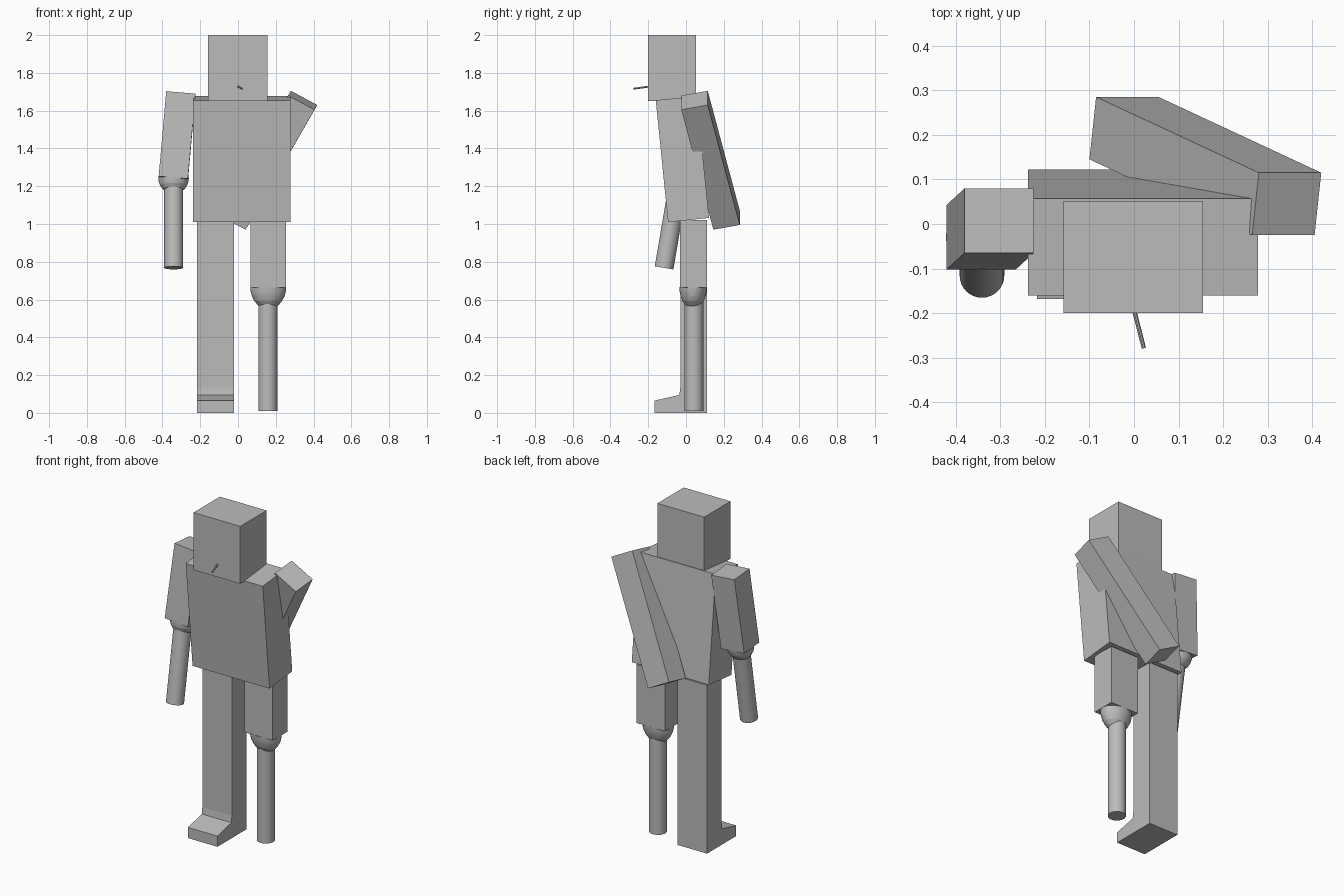
import bpy, bmesh, math
from mathutils import Vector

if "Cube" in bpy.data.objects:
    bpy.data.objects.remove(bpy.data.objects["Cube"])

grey = bpy.data.materials.new("plain grey")
grey.diffuse_color = (0.5, 0.5, 0.5, 1)
grey.use_nodes = True
grey.node_tree.nodes["Principled BSDF"].inputs["Base Color"].default_value = grey.diffuse_color


def finish(name, bm, smooth=None):
    bmesh.ops.recalc_face_normals(bm, faces=bm.faces)
    me = bpy.data.meshes.new(name)
    bm.to_mesh(me)
    bm.free()
    me.materials.append(grey)
    ob = bpy.data.objects.new(name, me)
    bpy.context.collection.objects.link(ob)
    if smooth:
        bpy.ops.object.select_all(action='DESELECT')
        ob.select_set(True)
        bpy.context.view_layer.objects.active = ob
        bpy.ops.object.shade_smooth_by_angle(angle=math.radians(smooth))
    return ob


def sweep(name, points, offset):
    """Closed flat outline pushed along an offset vector."""
    bm = bmesh.new()
    face = bm.faces.new([bm.verts.new(p) for p in points])
    new = bmesh.ops.extrude_face_region(bm, geom=[face], use_keep_orig=True)["geom"]
    bmesh.ops.translate(bm, vec=offset, verts=[g for g in new if isinstance(g, bmesh.types.BMVert)])
    return finish(name, bm)


def side_profile(name, yz, x0, x1):
    return sweep(name, [(x0, y, z) for y, z in yz], (x1 - x0, 0, 0))


def block(name, x0, x1, y0, y1, z0, z1):
    return side_profile(name, [(y0, z0), (y1, z0), (y1, z1), (y0, z1)], x0, x1)


def lathe(name, base, axis, profile, squash=1.0, sides=32, smooth=30):
    """Rings of (radius, height) along an axis, squashed in depth."""
    rot = Vector((0, 0, 1)).rotation_difference(Vector(axis))
    bm = bmesh.new()
    rings = []
    for r, h in profile:
        ring = []
        for i in range(sides):
            a = math.tau * i / sides
            p = Vector((r * math.cos(a), r * squash * math.sin(a), h))
            ring.append(bm.verts.new(Vector(base) + rot @ p))
        rings.append(ring)
    for a, b in zip(rings, rings[1:]):
        for i in range(sides):
            j = (i + 1) % sides
            bm.faces.new((a[i], a[j], b[j], b[i]))
    bm.faces.new(rings[0])
    bm.faces.new(rings[-1])
    return finish(name, bm, smooth)


def cup(name, base, axis, radius, depth, squash):
    steps = [math.radians(a) for a in (6, 20, 35, 50, 65, 78, 90)]
    prof = [(radius * math.sin(t), -depth * math.cos(t)) for t in steps]
    lathe(name, base, axis, prof, squash, smooth=12)


# Head and the little stick in the mouth
block("head", -0.158, 0.155, -0.20, 0.052, 1.652, 2.0)
tip, root = Vector((0.022, -0.278, 1.716)), Vector((-0.003, -0.18, 1.73))
lathe("mouth_stick", tip, root - tip, [(0.005, 0), (0.005, (root - tip).length)], sides=8)

# Leaning torso
side_profile("torso", [(-0.16, 1.655), (-0.095, 1.01), (0.122, 1.032), (0.057, 1.677)], -0.238, 0.278)

# Whole leg with wedge foot
side_profile("leg_with_foot", [(-0.168, 0), (0.11, 0), (0.11, 1.02), (-0.03, 1.02),
                               (-0.03, 0.135), (-0.035, 0.095), (-0.168, 0.065)], -0.218, -0.02)

# Short leg, cup and peg
block("leg_stump", 0.065, 0.255, -0.032, 0.11, 0.665, 1.02)
cup("leg_cup", (0.16, 0.038, 0.667), (0, 0, 1), 0.095, 0.118, 0.77)
lathe("peg_leg", (0.158, 0.042, 0.01), (0, 0, 1), [(0.05, 0), (0.05, 0.6)])

# Upper arm, elbow cup and tube forearm
sweep("upper_arm", [(-0.38, -0.065, 1.703), (-0.225, -0.065, 1.69),
                    (-0.225, 0.08, 1.678), (-0.38, 0.08, 1.691)], (-0.04, -0.037, -0.45))
cup("elbow_cup", (-0.341, -0.03, 1.245), (0, 0.14, 1), 0.081, 0.087, 0.9)
lathe("forearm_tube", (-0.341, -0.116, 0.768), (0, 0.17, 1), [(0.05, 0), (0.05, 0.44)])

# Other arm folded straight behind the back
sweep("arm_behind_back", [(0.265, -0.025, 1.68), (0.28, 0.115, 1.705),
                          (0.42, 0.115, 1.63), (0.405, -0.025, 1.605)], (-0.365, 0.17, -0.635))
